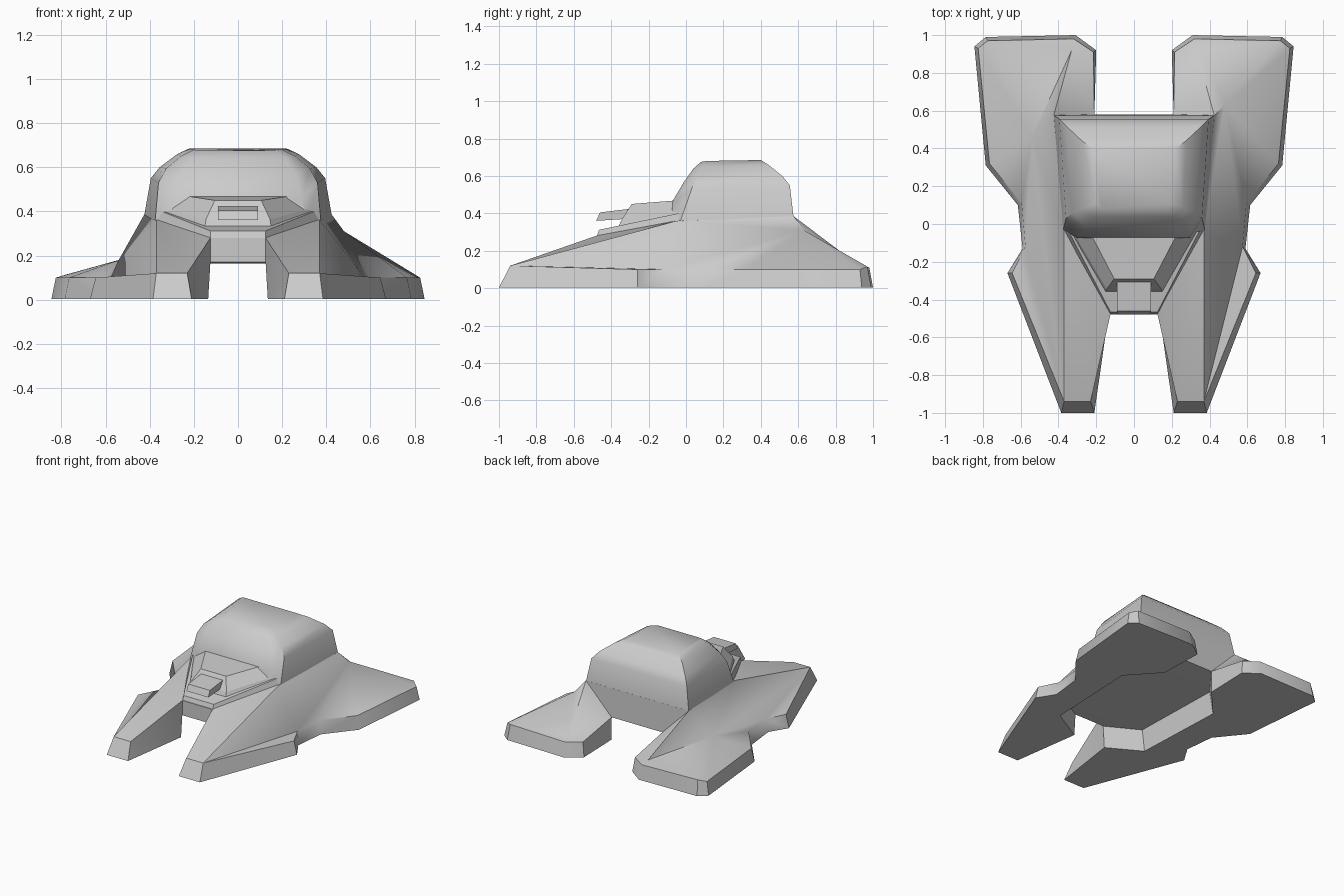
import bpy, bmesh
from math import radians

if "Cube" in bpy.data.objects:
    bpy.data.objects.remove(bpy.data.objects["Cube"])


def finish(name, bm, smooth=None):
    bmesh.ops.remove_doubles(bm, verts=bm.verts, dist=0.0005)
    bmesh.ops.recalc_face_normals(bm, faces=bm.faces)
    mesh = bpy.data.meshes.new(name)
    bm.to_mesh(mesh)
    bm.free()
    if smooth:
        mesh.shade_smooth()
        mesh.set_sharp_from_angle(angle=radians(smooth))
    obj = bpy.data.objects.new(name, mesh)
    bpy.context.collection.objects.link(obj)
    return obj


def stacked(name, rings, smooth=None):
    """Mirrored loft; each ring lists its right-hand points from front to rear."""
    bm = bmesh.new()
    loops = []
    for ring in rings:
        pts = list(ring) + [(-x, y, z) for x, y, z in reversed(ring)]
        loops.append([bm.verts.new(p) for p in pts])
    n = len(loops[0])
    for a, b in zip(loops, loops[1:]):
        for i in range(n):
            j = (i + 1) % n
            bm.faces.new((a[i], a[j], b[j], b[i]))
    bm.faces.new(loops[0][::-1])
    bm.faces.new(loops[-1])
    return finish(name, bm, smooth)


# Skirt outline of one pontoon: ground edge (last four border the recessed belly) and upper rim
ground = [(.21, -1), (.385, -1), (.67, -.26), (.59, -.13), (.615, .10), (.785, .31),
          (.845, .94), (.785, .99), (.31, 1), (.20, .92),
          (.21, .58), (.41, .36), (.38, -.34), (.135, -.48)]
rim = [(.23, -.94, .12), (.37, -.94, .12), (.645, -.26, .10), (.575, -.12, .10),
       (.595, .11, .10), (.765, .32, .10), (.825, .93, .10), (.775, .97, .115),
       (.32, .98, .11), (.215, .91, .11)]
# Shared body corners (P, Q are belly corners), plus the wing crest that differs per side
corners = {"N": (.125, -.48, .28), "B": (.125, -.48, .17), "K": (.21, .58, .17),
           "P": (.36, -.34, .165), "Q": (.38, .36, .165),
           "F": (.37, -.05, .36), "G": (.425, .575, .385), "A": (.33, .92, .125)}
crest = {1: (.48, .63, .31), -1: (.54, .46, .18)}

# Hull: both pontoons, wings and the bridge between them
bm = bmesh.new()
sides = {}
for s in (1, -1):
    v = {k: bm.verts.new((s * x, y, z)) for k, (x, y, z) in corners.items()}
    x, y, z = crest[s]
    v["E"] = bm.verts.new((s * x, y, z))
    R = [bm.verts.new((s * x, y, 0.003)) for x, y in ground]
    T = [bm.verts.new((s * x, y, z)) for x, y, z in rim]
    N, B, K, P, Q, F, G, A, E = (v[k] for k in "NBKPQFGAE")
    for i in range(9):
        bm.faces.new((R[i], R[i + 1], T[i + 1], T[i]))
    # the wing folds along a different diagonal on each side
    fold = [(T[1], T[3], F), (T[3], E, F)] if s > 0 else [(T[1], T[3], E), (T[1], E, F)]
    for f in fold + [
            R, (R[9], R[10], K, T[9]), (R[10], R[11], Q, K),
            (R[11], R[12], P, Q), (R[12], R[13], B, P),
            (R[13], R[0], T[0]), (R[13], T[0], N, B),
            (T[0], T[1], F), (T[0], F, N), (T[1], T[2], T[3]),
            (T[3], T[4], E), (F, E, G), (T[4], T[5], E),
            (T[5], T[6], E), (T[6], T[7], E), (T[7], A, E), (A, G, E),
            (T[7], T[8], A), (T[8], T[9], A), (T[9], K, A), (A, K, G)]:
        bm.faces.new(f)
    sides[s] = v
r, l = sides[1], sides[-1]
for a, b in ("NB", "BP", "PQ", "QK", "KG", "GF", "FN"):
    bm.faces.new((r[a], r[b], l[b], l[a]))
finish("hull", bm, 38)

# Rounded cabin dome with chamfered front corners
stacked("cabin_dome", [
    ((.31, -.075, .355), (.375, -.03, .36), (.425, .575, .38)),
    ((.29, -.075, .46), (.36, .03, .53), (.395, .555, .55)),
    ((.26, -.01, .57), (.325, .06, .595), (.355, .515, .60)),
    ((.215, .04, .64), (.26, .085, .65), (.275, .44, .66)),
    ((.17, .08, .675), (.20, .11, .68), (.22, .40, .685))], 40)

# Sloped nose deck and the raised housing on it
stacked("nose_deck", [
    ((.125, -.48, .27), (.37, -.04, .35)),
    ((.125, -.465, .312), (.345, -.04, .40))])
stacked("nose_housing", [
    ((.15, -.36, .33), (.34, -.04, .39)),
    ((.145, -.345, .365), (.325, -.04, .41)),
    ((.105, -.29, .45), (.235, -.04, .47))])

# Blunt projector sticking out of the housing
stacked("nose_projector", [
    ((.09, -.48, .36), (.09, -.25, .375)),
    ((.09, -.46, .405), (.09, -.25, .43))])
